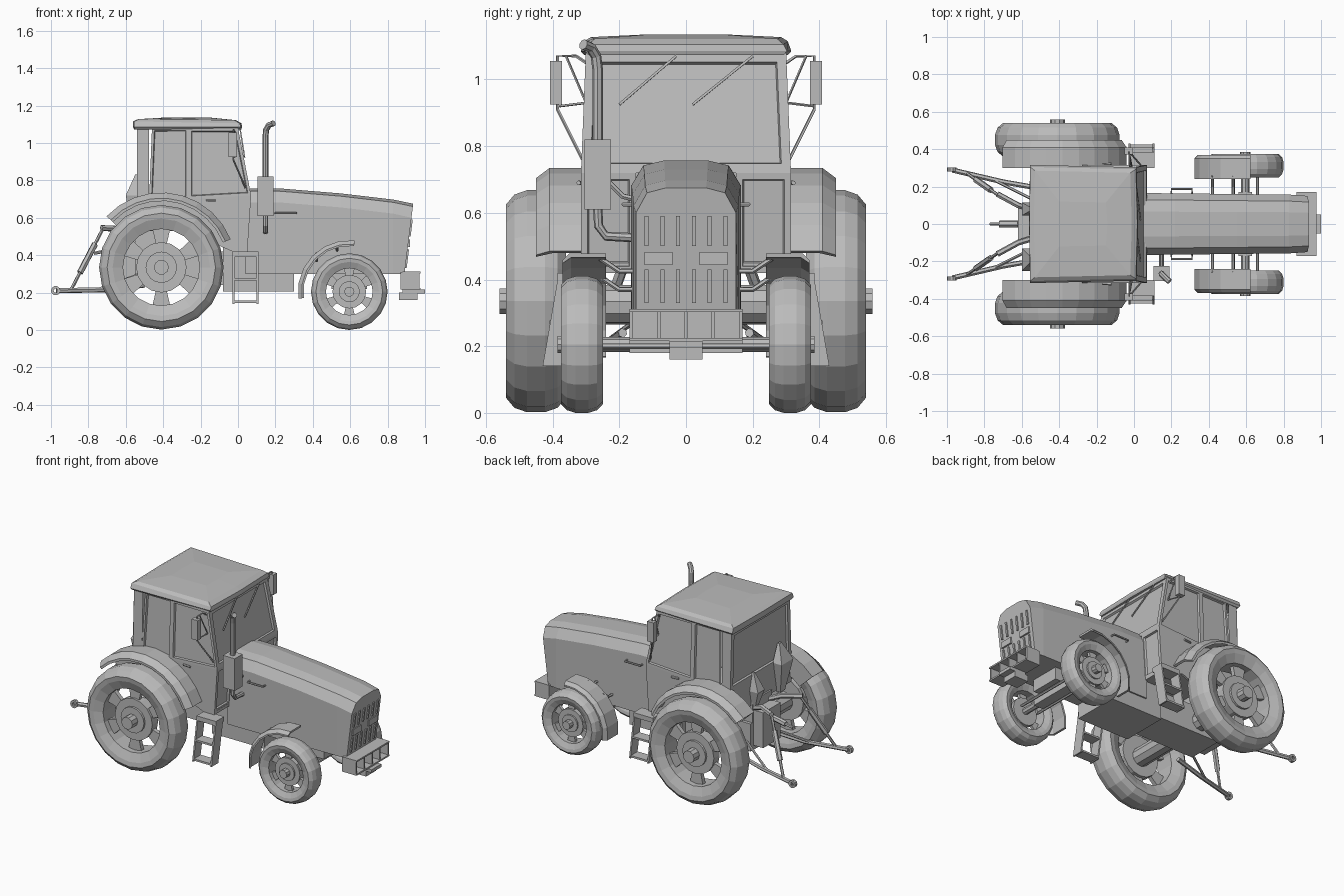
import bpy, bmesh
from math import cos, sin, radians, pi
from mathutils import Vector

cube = bpy.data.objects.get("Cube")
if cube:
    bpy.data.objects.remove(cube, do_unlink=True)

grey = bpy.data.materials.new("plain grey")
grey.use_nodes = True
grey.diffuse_color = (0.5, 0.5, 0.5, 1)
grey.node_tree.nodes["Principled BSDF"].inputs["Base Color"].default_value = (0.5, 0.5, 0.5, 1)


def finish(name, bm, recalc=True):
    if recalc:
        bmesh.ops.recalc_face_normals(bm, faces=bm.faces)
    mesh = bpy.data.meshes.new(name)
    bm.to_mesh(mesh)
    bm.free()
    mesh.materials.append(grey)
    obj = bpy.data.objects.new(name, mesh)
    bpy.context.collection.objects.link(obj)
    return obj


def loft(name, rings, closed=False):
    """Skin a list of equal rings; cap the ends unless closed."""
    bm = bmesh.new()
    vs = [[bm.verts.new(p) for p in ring] for ring in rings]
    n = len(vs[0])
    pairs = list(zip(vs, vs[1:])) + ([(vs[-1], vs[0])] if closed else [])
    for a, b in pairs:
        for i in range(n):
            j = (i + 1) % n
            bm.faces.new((a[i], a[j], b[j], b[i]))
    if not closed:
        bm.faces.new(vs[0])
        bm.faces.new(vs[-1])
    return finish(name, bm)


def prism(name, profile, y0, y1):
    return loft(name, [[(x, y, z) for x, z in profile] for y in (y0, y1)])


def box(name, x0, x1, y0, y1, z0, z1):
    return prism(name, [(x0, z0), (x1, z0), (x1, z1), (x0, z1)], y0, y1)


def lathe(name, cx, cz, profile, s=1, segs=20, start=0, end=360):
    """Turn a closed (radius, y) profile about a sideways axis."""
    full = end - start == 360
    steps = segs if full else segs + 1
    angles = [radians(start + (end - start) * i / segs) for i in range(steps)]
    return loft(name, [[(cx + r * cos(a), s * y, cz + r * sin(a)) for r, y in profile]
                       for a in angles], full)


def disc(name, cx, cz, r, y0, y1, s, segs=16):
    ring = [(cx + r * cos(2 * pi * i / segs), cz + r * sin(2 * pi * i / segs)) for i in range(segs)]
    return prism(name, ring, s * y0, s * y1)


def tube(name, points, r, sides=8):
    pts = [Vector(p) for p in points]
    rings, old = [], None
    for i, p in enumerate(pts):
        t = (pts[min(i + 1, len(pts) - 1)] - pts[max(i - 1, 0)]).normalized()
        if old is None:
            u = t.orthogonal().normalized()
        else:
            u = old.rotation_difference(t) @ u
        v = t.cross(u)
        old = t
        rings.append([p + r * (u * cos(2 * pi * k / sides) + v * sin(2 * pi * k / sides))
                      for k in range(sides)])
    return loft(name, rings)


# Hood with bevelled shoulders and a raked nose
def nose_x(z):
    return 0.89 + (z - 0.3) * 0.125


def hood_ring(x, top, hw, raked=False):
    half = [(hw, 0.3), (hw, top - 0.075), (hw * 0.78, top - 0.015), (hw * 0.4, top)]
    ring = half + [(-y, z) for y, z in reversed(half)]
    return [(nose_x(z) if raked else x, y, z) for y, z in ring]


loft("hood", [hood_ring(0.04, 0.757, 0.165), hood_ring(0.22, 0.757, 0.164),
              hood_ring(0.55, 0.73, 0.16), hood_ring(0.83, 0.697, 0.157),
              hood_ring(0.9, 0.675, 0.15, True)])

# Grille slots and headlights on the nose
for i in range(6):
    y = -0.118 + i * 0.0472
    for z0, z1 in ((0.33, 0.43), (0.5, 0.59)):
        prism("grille_slot", [(nose_x(z0) - .01, z0), (nose_x(z0) + .008, z0),
                              (nose_x(z1) + .008, z1), (nose_x(z1) - .01, z1)], y - .006, y + .006)
for s in (1, -1):
    box("headlight", 0.9, 0.919, s * 0.04, s * 0.125, 0.443, 0.483)
    tube("hood_handle", [(0.2, s * .16, .625), (0.2, s * .188, .625), (0.31, s * .188, .625),
                         (0.31, s * .16, .625)], 0.006, 6)

# Front weight carrier and tow hitch
box("carrier_back", 0.87, 0.9, -0.17, 0.17, 0.215, 0.31)
for z in (0.215, 0.302):
    box("carrier_plate", 0.88, 0.975, -0.17, 0.17, z, z + 0.01)
for y in (-0.17, -0.085, -0.005, 0.075, 0.16):
    box("carrier_rib", 0.88, 0.97, y, y + 0.01, 0.22, 0.305)
box("tow_hitch", 0.88, 1.0, -0.05, 0.05, 0.195, 0.215)
box("tow_block", 0.86, 0.96, -0.05, 0.05, 0.16, 0.2)

# Chassis, gearbox and axles
box("chassis", -0.08, 0.3, -0.155, 0.155, 0.205, 0.5)
box("gearbox", -0.55, -0.06, -0.12, 0.12, 0.24, 0.42)
box("gearbox_tower", -0.55, -0.4, -0.1, 0.1, 0.4, 0.56)
box("front_axle_beam", 0.56, 0.63, -0.17, 0.17, 0.18, 0.23)
box("front_axle_mount", 0.5, 0.69, -0.1, 0.1, 0.22, 0.31)
tube("front_axle", [(0.595, -0.3, 0.205), (0.595, 0.3, 0.205)], 0.022)
tube("rear_axle", [(-0.41, -0.45, 0.325), (-0.41, 0.45, 0.325)], 0.06, 10)
for x in (0.53, 0.66):
    tube("steering_rod", [(x, -0.25, 0.2), (x, 0.25, 0.2)], 0.009, 6)


# Wheels: tyre, rim spokes, dish and hub
def wheel(label, cx, cz, R, yc, hw, rim, dish, hub, hub_y, s):
    half = [(rim, .7), (rim * 1.27, .95), (R * .87, 1), (R * .96, .72), (R, .3)]
    prof = [(r, yc - k * hw) for r, k in half] + [(r, yc + k * hw) for r, k in reversed(half)]
    lathe(label + "_tyre", cx, cz, prof, s, 20)
    disc(label + "_dish", cx, cz, dish, yc - .02, yc + hw * .45, s)
    disc(label + "_hub_plate", cx, cz, dish * .62, yc, yc + hw * .6, s)
    disc(label + "_hub", cx, cz, hub, yc, hub_y, s, 10)
    for k in range(6):
        mid = 60 * k + 30
        prof = [(dish * .9, yc), (rim * 1.03, yc), (rim * 1.03, yc + hw * .3), (dish * .9, yc + hw * .3)]
        lathe(label + "_spoke", cx, cz, prof, s, 2, mid - 13, mid + 13)


for s in (1, -1):
    wheel("rear_wheel", -0.41, 0.335, 0.333, 0.45, 0.09, 0.205, 0.135, 0.04, 0.56, s)
    wheel("front_wheel", 0.595, 0.205, 0.205, 0.312, 0.063, 0.125, 0.09, 0.027, 0.386, s)
    # Fenders
    lathe("rear_fender", -0.41, 0.335,
          [(.27, .30), (.40, .30), (.40, .41), (.37, .45), (.355, .45), (.385, .40),
           (.385, .315), (.27, .315)], s, 9, 22, 137)
    lathe("front_fender", 0.595, 0.205,
          [(.275, .24), (.275, .35), (.255, .37), (.245, .37), (.262, .345), (.262, .24)], s, 6, 84, 188)
    for x, z in ((0.42, 0.41), (0.53, 0.465)):
        tube("fender_stay", [(x, s * .15, z - .04), (x, s * .2, z - .04), (x, s * .26, z)], 0.008, 6)

# Cab shell made of panels with sunken windows
def side_y(z):
    return 0.315 - max(0, z - 0.72) * 0.04


bm = bmesh.new()


def panel(corners, inset=0, depth=-0.012):
    face = bm.faces.new([bm.verts.new(c) for c in corners])
    bm.normal_update()
    if inset:
        bmesh.ops.inset_individual(bm, faces=[face], thickness=inset, depth=0)
        bmesh.ops.inset_individual(bm, faces=[face], thickness=0.006, depth=depth)


side_panels = [
    ([(-.54, .55), (-.475, .55), (-.475, 1.08), (-.54, 1.08)], 0),
    ([(-.475, .7), (-.265, .7), (-.265, 1.08), (-.46, 1.08)], 0.018),
    ([(-.475, .55), (-.265, .52), (-.265, .7), (-.475, .7)], 0),
    ([(-.265, .7), (.07, .72), (0, 1.08), (-.265, 1.08)], 0.022),
    ([(-.265, .52), (-.03, .42), (.05, .42), (.07, .72), (-.265, .7)], 0)]
for quad, inset in side_panels:
    for s in (1, -1):
        pts = [(x, s * side_y(z), z) for x, z in quad]
        panel(pts if s < 0 else pts[::-1], inset)


def across(x0, z0, x1, z1, inner=None, s=1):
    lo, hi = -side_y(z0), side_y(z0)
    if inner is not None:
        lo, hi = sorted((s * inner, s * side_y(z0)))
        return [(x0, lo, z0), (x0, hi, z0), (x1, hi, z1), (x1, lo, z1)]
    t = side_y(z1)
    return [(x0, lo, z0), (x0, hi, z0), (x1, t, z1), (x1, -t, z1)]


panel(across(.07, .72, 0, 1.08), 0.04)
for s in (1, -1):
    panel(across(.05, .42, .07, .72, 0.15, s), 0.028)
panel(across(-.54, .7, -.54, 1.08)[::-1], 0.04)
panel(across(-.54, .53, -.54, .7)[::-1])
finish("cab_shell", bm, False)
prism("cab_floor", [(-.54, .53), (-.2, .53), (-.03, .42), (.05, .42), (.05, .45), (-.2, .56), (-.54, .56)],
      -0.31, 0.31)

# Roof with sloping rim and shallow crown
def roof_ring(x0, x1, hw, z, drop=0):
    return [(x0, -hw, z), (x1, -hw * .96, z - drop), (x1 + .008, 0, z - drop),
            (x1, hw * .96, z - drop), (x0, hw, z), (x0 - .005, 0, z)]


loft("roof", [roof_ring(-.55, .01, .305, 1.073), roof_ring(-.556, .014, .316, 1.085),
              roof_ring(-.555, .01, .305, 1.115, .01), roof_ring(-.53, -.02, .285, 1.127, .005),
              roof_ring(-.4, -.15, .12, 1.135)])

# Wipers
for top, low in ((-0.03, -0.2), (0.2, 0.02)):
    tube("wiper", [(0.012, top, 1.07), (0.035, low, 0.925)], 0.005, 4)

for s in (1, -1):
    # Mirrors and their brackets
    box("mirror", -0.05, -0.005, s * 0.372, s * 0.408, 0.925, 1.055)
    tube("mirror_bracket", [(-0.02, s * .3, 1.05), (-0.025, s * .33, 1.07), (-0.025, s * .385, 1.07),
                            (-0.025, s * .385, 0.91), (0.04, s * .31, 0.76)], 0.005, 5)
    tube("mirror_strut", [(-0.025, s * .38, 0.92), (-0.01, s * .3, 0.93)], 0.004, 5)
    tube("mirror_brace", [(-0.025, s * .36, 1.07), (-0.01, s * .3, 0.93)], 0.004, 5)
    tube("door_handle", [(-0.17, s * .318, .69), (-0.12, s * .322, .69)], 0.007, 6)
    # Boarding steps
    box("step_platform", -0.03, 0.11, s * 0.3, s * 0.385, 0.39, 0.42)
    for x in (-0.03, 0.1):
        loft("step_rail", [[(x + d, s * y, z) for y, z in ((.31, .4), (.385, .4), (.43, .14), (.36, .14))]
                           for d in (0, .01)])
    for y, z in ((.355, .145), (.34, .265)):
        box("step_tread", -0.025, 0.105, s * y, s * (y + .07), z, z + 0.012)
    # Rear linkage
    tube("lower_link", [(-0.5, s * .19, .24), (-0.7, s * .225, .215), (-0.97, s * .288, .21)], 0.014, 6)
    lathe("link_eye", -0.975, 0.21, [(.011, .28), (.025, .28), (.025, .302), (.011, .302)], s, 10)
    tube("lift_arm", [(-0.52, s * .07, .5), (-0.62, s * .1, .54), (-0.73, s * .16, .545)], 0.016, 6)
    tube("lift_rod", [(-0.72, s * .15, .545), (-0.89, s * .268, .22)], 0.009, 6)
    tube("lift_rod_sleeve", [(-0.765, s * .181, .459), (-0.845, s * .237, .306)], 0.017, 6)
    tube("link_stay", [(-0.52, s * .12, .3), (-0.74, s * .23, .22)], 0.008, 6)

box("hitch_frame", -0.62, -0.54, -0.09, 0.09, 0.27, 0.5)
tube("top_link", [(-0.57, 0, .45), (-0.77, 0, .41)], 0.009, 6)
tube("top_link_sleeve", [(-0.62, 0, .44), (-0.72, 0, .42)], 0.018, 6)

# Tapered covers behind the cab
for y, w, h in ((-0.19, 0.06, 0.83), (0.08, 0.035, 0.74)):
    loft("rear_cover", [[(-.535, y - w * k, z), (-.535, y + w * k, z),
                         (-.535 - d, y + w * k, z), (-.535 - d, y - w * k, z)]
                        for z, k, d in ((.52, .4, .03), (h - .11, 1, .065), (h, .2, .015))])

# Exhaust stack
box("silencer", 0.105, 0.19, -0.305, -0.225, 0.61, 0.82)
tube("exhaust_stack", [(0.147, -.265, .8), (0.147, -.265, 1.03), (0.15, -.27, 1.07),
                       (0.165, -.285, 1.095), (0.19, -.308, 1.105)], 0.016)
tube("exhaust_feed", [(0.147, -.265, .62), (0.147, -.262, .56), (0.147, -.24, .53),
                      (0.147, -.15, .525)], 0.014)
tube("exhaust_support", [(0.147, -.23, .69), (0.147, -.19, .65), (0.147, -.15, .64)], 0.009, 6)
